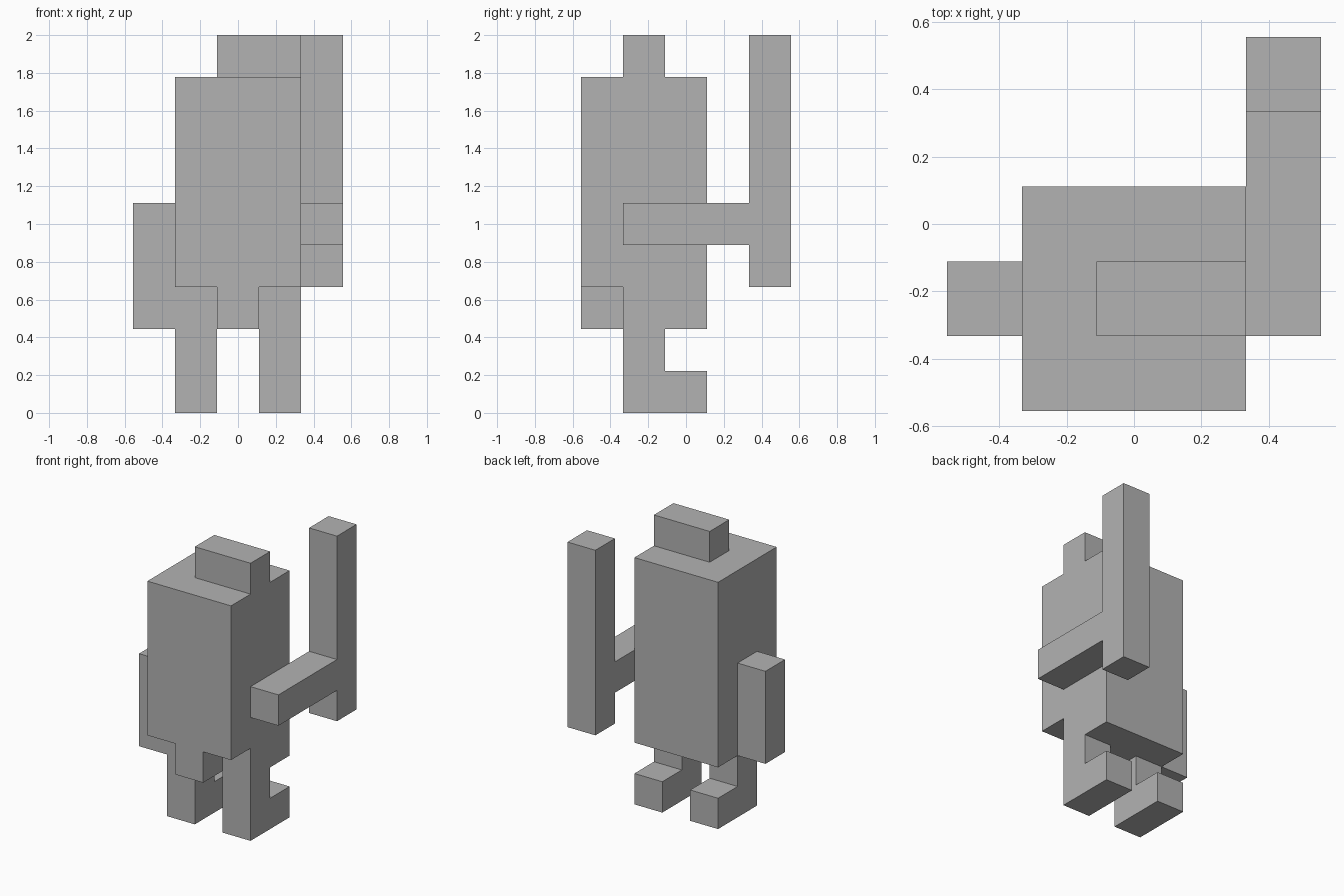
import bpy
import bmesh
from mathutils import Vector

if "Cube" in bpy.data.objects:
    bpy.data.objects.remove(bpy.data.objects["Cube"], do_unlink=True)

U = 2 / 9  # one block of the model

grey = bpy.data.materials.new("plain grey")
grey.use_nodes = True
colour = (0.45, 0.45, 0.45, 1)
grey.diffuse_color = colour
grey.node_tree.nodes["Principled BSDF"].inputs["Base Color"].default_value = colour


def prism(name, outline, x0, x1):
    """Extrude a (y, z) outline from x0 to x1, all in blocks."""
    bm = bmesh.new()
    face = bm.faces.new([bm.verts.new(Vector((x0, y, z)) * U) for y, z in outline])
    grown = bmesh.ops.extrude_face_region(bm, geom=[face])
    verts = [v for v in grown["geom"] if isinstance(v, bmesh.types.BMVert)]
    bmesh.ops.translate(bm, verts=verts, vec=((x1 - x0) * U, 0, 0))
    bmesh.ops.recalc_face_normals(bm, faces=bm.faces)
    mesh = bpy.data.meshes.new(name)
    bm.to_mesh(mesh)
    bm.free()
    mesh.materials.append(grey)
    obj = bpy.data.objects.new(name, mesh)
    bpy.context.collection.objects.link(obj)
    return obj


def box(name, x, y, z):
    outline = [(y[0], z[0]), (y[1], z[0]), (y[1], z[1]), (y[0], z[1])]
    return prism(name, outline, *x)


# Body, with the two lower front corners cut away above the legs
body = box("body", (-1.5, 1.5), (-2.5, 0.5), (2, 8))
cutters = [box("corner_cutter", x, (-3.5, -1.5), (1, 3))
           for x in ((-2.5, -0.5), (0.5, 2.5))]
for cutter in cutters:
    cutter.hide_render = True
    cut = body.modifiers.new("corner_cut", "BOOLEAN")
    cut.operation = "DIFFERENCE"
    cut.solver = "EXACT"
    cut.object = cutter
bpy.context.view_layer.objects.active = body
for modifier in list(body.modifiers):
    bpy.ops.object.modifier_apply(modifier=modifier.name)
for cutter in cutters:
    bpy.data.objects.remove(cutter, do_unlink=True)

# Legs with feet
leg_outline = [(-1.5, 0), (0.5, 0), (0.5, 1), (-0.5, 1), (-0.5, 2), (-1.5, 2)]
for side, x in (("right", -1.5), ("left", 0.5)):
    prism(side + "_leg", leg_outline, x, x + 1)

# Block on top of the head, set off to the left
box("head_block", (-0.5, 1.5), (-1.5, -0.5), (8, 9))

# Hanging arm, outstretched arm and the upright staff it holds
box("right_arm", (-2.5, -1.5), (-1.5, -0.5), (2, 5))
box("left_arm", (1.5, 2.5), (-1.5, 1.5), (4, 5))
box("staff", (1.5, 2.5), (1.5, 2.5), (3, 9))
